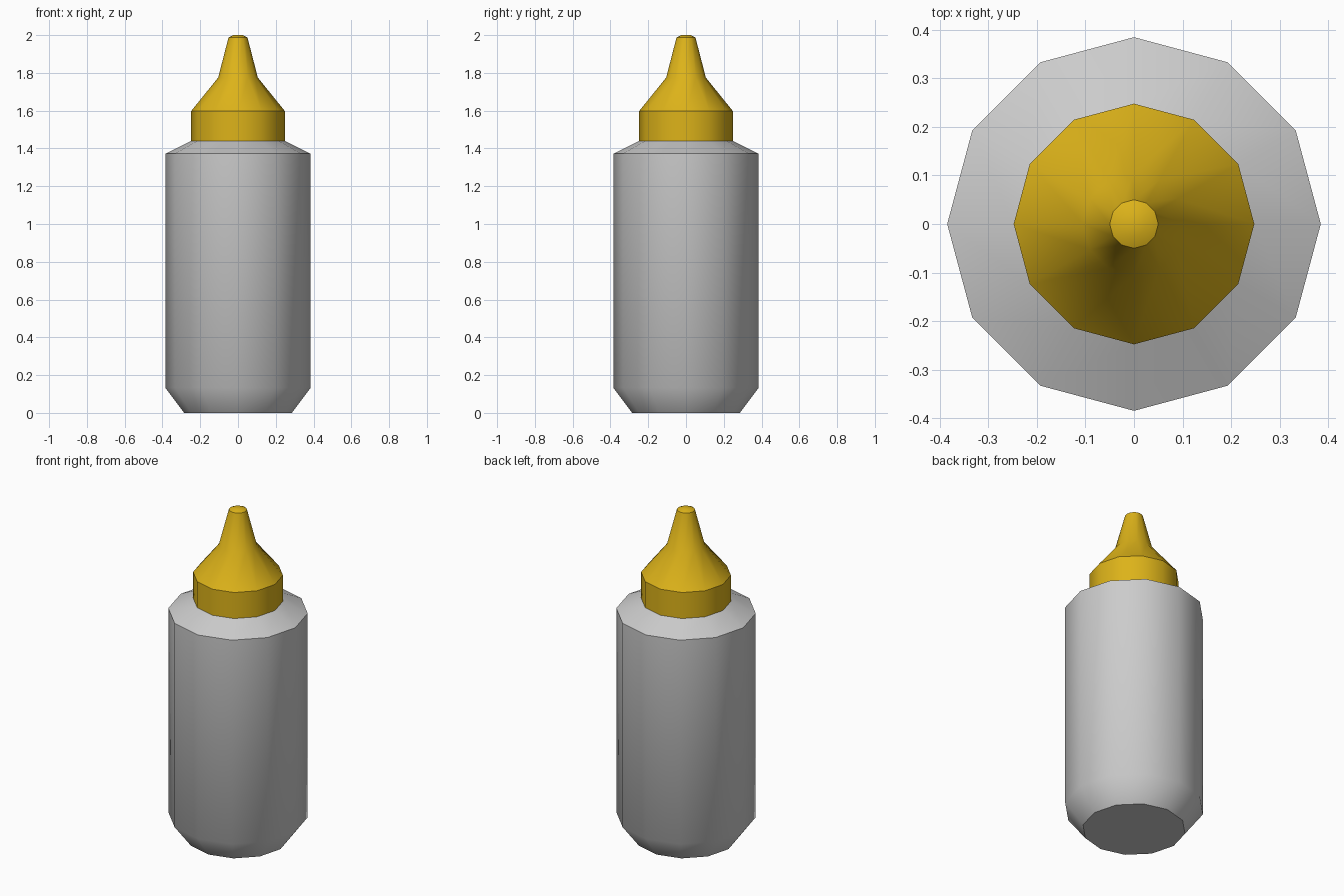
import bpy, bmesh, math

if "Cube" in bpy.data.objects:
    bpy.data.objects.remove(bpy.data.objects["Cube"])

SIDES = 12


def lathe(name, profile, cap_bottom=False, cap_top=False, color=None):
    """Revolve (radius, z, sharp) points around z, closing the chosen ends."""
    bm = bmesh.new()
    rings = []
    for r, z, _ in profile:
        rings.append([bm.verts.new((r * math.cos(math.tau * i / SIDES),
                                    r * math.sin(math.tau * i / SIDES), z))
                      for i in range(SIDES)])
    for a, b in zip(rings, rings[1:]):
        for i in range(SIDES):
            j = (i + 1) % SIDES
            bm.faces.new((a[i], a[j], b[j], b[i]))
    if cap_bottom:
        bm.faces.new(rings[0][::-1])
    if cap_top:
        bm.faces.new(rings[-1])
    for f in bm.faces:
        f.smooth = True
    # Hard creases around the chosen rings
    for ring, (_, _, sharp) in zip(rings, profile):
        if sharp:
            for i in range(SIDES):
                bm.edges.get((ring[i], ring[(i + 1) % SIDES])).smooth = False
    mesh = bpy.data.meshes.new(name)
    bm.to_mesh(mesh)
    bm.free()
    obj = bpy.data.objects.new(name, mesh)
    bpy.context.collection.objects.link(obj)
    if color:
        mat = bpy.data.materials.new(name + "_color")
        mat.diffuse_color = color
        mat.use_nodes = True
        mat.node_tree.nodes["Principled BSDF"].inputs["Base Color"].default_value = mat.diffuse_color
        mesh.materials.append(mat)
    return obj


# Bottle body with tapered base and sloped shoulder
lathe("bottle_body", [(0.285, 0.0, True), (0.385, 0.133, False),
                      (0.385, 1.372, True), (0.248, 1.44, True)],
      cap_bottom=True)

# Screw cap with pointed nozzle
lathe("nozzle_cap", [(0.248, 1.44, True), (0.248, 1.598, True),
                     (0.105, 1.775, False), (0.05, 1.988, True),
                     (0.025, 2.0, False)],
      cap_top=True, color=(0.72, 0.45, 0.01, 1.0))
